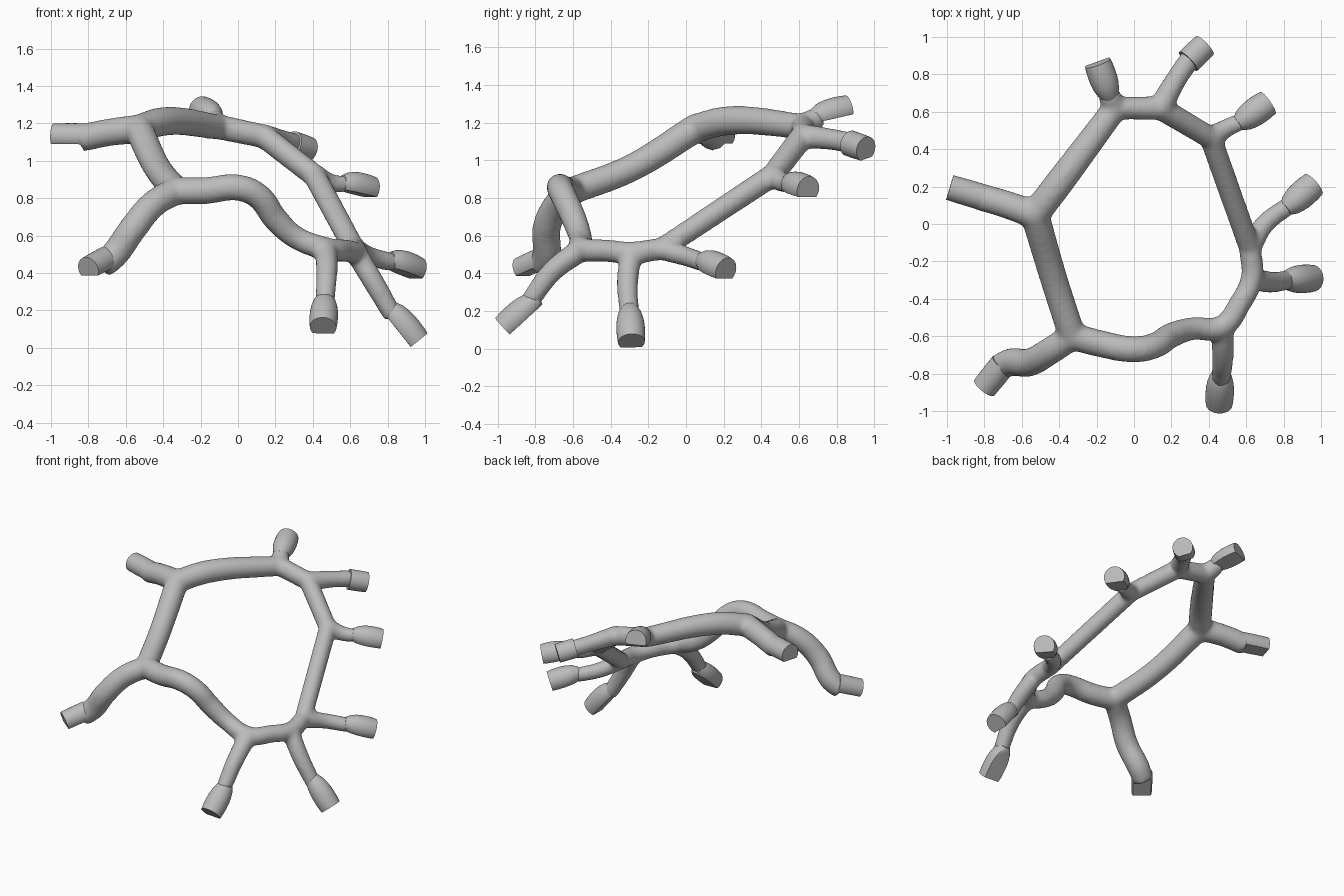
import bpy
import bmesh
import math
from mathutils import Vector

cube = bpy.data.objects.get("Cube")
if cube:
    bpy.data.objects.remove(cube, do_unlink=True)

grey = bpy.data.materials.new("plain_grey")
grey.use_nodes = True
grey.diffuse_color = (0.5, 0.5, 0.5, 1)
grey.node_tree.nodes["Principled BSDF"].inputs["Base Color"].default_value = (0.5, 0.5, 0.5, 1)


def link(name, mesh):
    obj = bpy.data.objects.new(name, mesh)
    bpy.context.collection.objects.link(obj)
    mesh.materials.clear()
    mesh.materials.append(grey)
    return obj


# Junctions of the loop: x, y, z, tube radius
left_top = (-.53, .05, 1.17, .078)
front_left = (-.33, -.6, .84, .074)
front_low = (.47, -.55, .53, .063)
side_low = (.63, -.29, .51, .06)
side_mid = (.62, -.13, .53, .06)
side_high = (.41, .46, .92, .063)
back_right = (.14, .62, 1.13, .066)
back_left = (-.1, .62, 1.18, .068)
corners = {left_top, front_left, side_mid, side_high, back_right, back_left}

loop = [left_top, (-.43, -.29, .96, .074), front_left,
        (-.18, -.64, .84, .073), (.01, -.67, .855, .071), (.11, -.65, .81, .07),
        (.2, -.595, .69, .068), (.31, -.56, .59, .062),
        front_low, (.57, -.42, .52, .06), side_low, side_mid, side_high,
        back_right, back_left, (-.4, .22, 1.21, .078)]

# Branches leaving the loop
branches = [
    [left_top, (-.7, .11, 1.15, .074), (-.84, .15, 1.12, .074)],
    [front_left, (-.45, -.68, .77, .074), (-.56, -.74, .64, .076), (-.66, -.74, .5, .076),
     (-.73, -.77, .435, .07)],
    [front_low, (.475, -.71, .41, .058), (.465, -.83, .25, .052)],
    [side_low, (.72, -.31, .36, .058), (.83, -.3, .17, .052)],
    [side_mid, (.7, 0, .49, .053), (.83, .1, .455, .05)],
    [side_high, (.5, .515, .88, .05), (.58, .55, .875, .046)],
    [back_right, (.23, .78, 1.11, .057), (.32, .91, 1.085, .057)],
    [back_left, (-.125, .67, 1.21, .062), (-.14, .71, 1.235, .055)],
]


def add_path(curve, points, cyclic=False):
    spline = curve.splines.new('BEZIER')
    spline.bezier_points.add(len(points) - 1)
    spline.use_cyclic_u = cyclic
    for bp, p in zip(spline.bezier_points, points):
        bp.co = p[:3]
        bp.radius = p[3]
        kind = 'VECTOR' if p in corners else 'AUTO'
        bp.handle_left_type = bp.handle_right_type = kind


# Web frame: tubes fused and blended at the junctions
curve = bpy.data.curves.new("frame_paths", 'CURVE')
curve.dimensions = '3D'
curve.bevel_depth = 1
curve.bevel_resolution = 6
curve.use_fill_caps = True
add_path(curve, loop, True)
for branch in branches:
    add_path(curve, branch)
paths = bpy.data.objects.new("frame_paths", curve)
bpy.context.collection.objects.link(paths)
graph = bpy.context.evaluated_depsgraph_get()
frame = link("branching_frame", bpy.data.meshes.new_from_object(paths.evaluated_get(graph)))
bpy.data.objects.remove(paths, do_unlink=True)
fuse = frame.modifiers.new("fuse", 'REMESH')
fuse.mode = 'VOXEL'
fuse.voxel_size = 0.014
fuse.use_smooth_shade = True
blend = frame.modifiers.new("blend", 'SMOOTH')
blend.factor = 0.5
blend.iterations = 10


def lap_tip(name, start, end, profile, under, depth):
    """Rounded stub along an axis with its underside cut flat."""
    a, b = Vector(start), Vector(end)
    axis = (b - a).normalized()
    down = Vector(under)
    down = (down - axis * down.dot(axis)).normalized()
    side = axis.cross(down)
    bm = bmesh.new()
    sides, rings = 32, []
    for i, r in enumerate(profile):
        c = a.lerp(b, i / (len(profile) - 1))
        rings.append([bm.verts.new(c + r * (side * math.cos(t) + down * math.sin(t)))
                      for t in (math.tau * k / sides for k in range(sides))])
    for lo, hi in zip(rings, rings[1:]):
        for k in range(sides):
            n = (k + 1) % sides
            bm.faces.new((lo[k], lo[n], hi[n], hi[k]))
    bm.faces.new(rings[0])
    bm.faces.new(rings[-1])
    cut = bmesh.ops.bisect_plane(bm, geom=bm.verts[:] + bm.edges[:] + bm.faces[:],
                                 plane_co=a + down * depth, plane_no=down, clear_outer=True)
    edges = [e for e in cut["geom_cut"] if isinstance(e, bmesh.types.BMEdge)]
    bmesh.ops.holes_fill(bm, edges=[e for e in edges if e.is_boundary])
    bmesh.ops.recalc_face_normals(bm, faces=bm.faces)
    mesh = bpy.data.meshes.new(name)
    bm.to_mesh(mesh)
    bm.free()
    obj = link(name, mesh)
    bpy.ops.object.select_all(action='DESELECT')
    obj.select_set(True)
    bpy.context.view_layer.objects.active = obj
    bpy.ops.object.shade_smooth_by_angle(angle=math.radians(40))


# Tips: plain half-lap ends on the thick branches, bulbs on the thin ones
plain = (.07, .07, .07, .069, .068)
bulb = (.04, .06, .07, .075, .076, .075, .071)
down = (0, 0, -1)
lap_tip("left_tip", (-.8, .14, 1.13), (-.985, .195, 1.132), plain, down, .042)
lap_tip("front_left_tip", (-.7, -.75, .475), (-.8, -.875, .42), plain, down, .035)
lap_tip("front_low_tip", (.465, -.79, .27), (.455, -.965, .11), bulb, (0, .7, -.7), .045)
lap_tip("side_low_tip", (.81, -.3, .22), (.957, -.29, .035), bulb, (-.7, 0, -.7), .045)
lap_tip("side_mid_tip", (.81, .08, .475), (.96, .212, .415), bulb, down, .045)
lap_tip("side_high_tip", (.555, .535, .885), (.716, .648, .845), bulb, down, .04)
lap_tip("back_right_tip", (.29, .87, 1.09), (.378, .955, 1.06), plain, (-.4, 0, -1), .055)
lap_tip("back_left_tip", (-.125, .67, 1.23), (-.195, .862, 1.275), bulb, down, .03)
